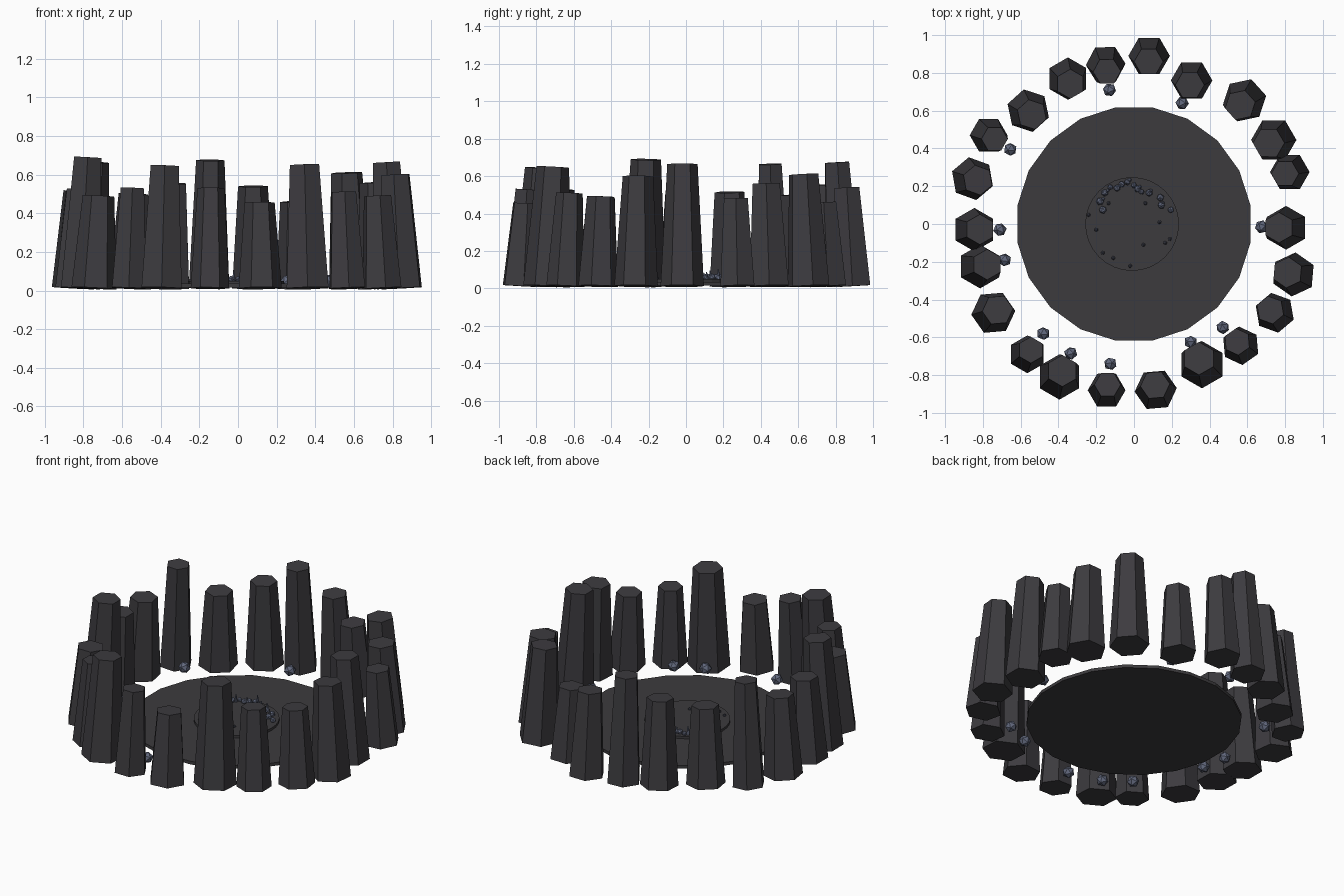
import bpy, math, random
from mathutils import Matrix, Vector

random.seed(4)


def material(name, rgb):
    m = bpy.data.materials.new(name)
    m.diffuse_color = (*rgb, 1)
    return m


BASALT = material("dark basalt", (0.046, 0.044, 0.050))
FLOOR = material("floor stone", (0.045, 0.043, 0.047))
BLUE = material("blue grey stone", (0.120, 0.138, 0.205))
DARK_BLUE = material("dark blue grey", (0.055, 0.060, 0.085))


def finish(name, mat):
    ob = bpy.context.object
    ob.name = name
    ob.data.materials.append(mat)
    return ob


def cone(name, mat, sides, r1, r2, z0, z1, x=0, y=0, turn=0, lean=0):
    """Tapered prism whose foot is at (x, y, z0), leaning towards the centre."""
    h = z1 - z0
    bpy.ops.mesh.primitive_cone_add(vertices=sides, radius1=r1, radius2=r2, depth=h)
    ob = finish(name, mat)
    ob.data.transform(Matrix.Translation((0, 0, h / 2)) @ Matrix.Rotation(math.radians(turn), 4, 'Z'))
    if lean:
        axis = Vector((0, 0, 1)).cross(Vector((-x, -y, 0))).normalized()
        ob.data.transform(Matrix.Rotation(math.radians(lean), 4, axis))
    ob.location = (x, y, z0)
    return ob


def stone(name, mat, r, x, y, z):
    bpy.ops.mesh.primitive_ico_sphere_add(subdivisions=1, radius=r, location=(x, y, z),
                                          rotation=[random.uniform(0, 3) for _ in range(3)])
    return finish(name, mat)


# floor disc and raised centre plate
cone("floor_disc", FLOOR, 20, 0.625, 0.625, 0.015, 0.035, turn=9)
cone("centre_plate", FLOOR, 32, 0.248, 0.248, 0.03, 0.05, x=-0.01)

# ring of leaning columns: x, y, foot radius, top height, turn of a corner
columns = [
    (0.08, 0.89, 0.11, 0.54, 30), (-0.15, 0.845, 0.105, 0.675, 32),
    (-0.35, 0.77, 0.112, 0.555, 0), (-0.56, 0.60, 0.115, 0.50, 12),
    (-0.77, 0.47, 0.10, 0.665, 30), (-0.855, 0.24, 0.115, 0.515, 10),
    (-0.845, -0.03, 0.115, 0.525, 0), (-0.815, -0.225, 0.116, 0.69, 0),
    (-0.745, -0.47, 0.117, 0.49, 35), (-0.565, -0.69, 0.10, 0.53, 0),
    (-0.395, -0.81, 0.12, 0.645, 0), (-0.145, -0.88, 0.10, 0.53, 30),
    (0.115, -0.878, 0.112, 0.455, 35), (0.36, -0.745, 0.125, 0.65, 0),
    (0.565, -0.645, 0.102, 0.51, 5), (0.745, -0.47, 0.107, 0.49, 10),
    (0.845, -0.267, 0.117, 0.60, -5), (0.805, -0.02, 0.116, 0.665, 0),
    (0.825, 0.275, 0.105, 0.48, 30), (0.74, 0.445, 0.12, 0.56, 30),
    (0.585, 0.655, 0.117, 0.61, 42), (0.305, 0.76, 0.11, 0.46, 30),
]
for i, (x, y, r, h, turn) in enumerate(columns):
    cone(f"column_{i + 1}", BASALT, 6, r, r * 0.70, 0.012, h, x, y, turn, 3.3)

# loose round stones inside the ring
loose = [(-0.13, 0.71), (0.255, 0.64), (-0.655, 0.395), (-0.71, -0.03),
         (-0.685, -0.19), (-0.48, -0.58), (-0.335, -0.685), (-0.125, -0.74),
         (0.30, -0.625), (0.47, -0.548), (0.675, -0.015)]
for i, (x, y) in enumerate(loose):
    stone(f"loose_stone_{i + 1}", BLUE, 0.036, x, y, 0.048)

# crescent of pebbles and little spikes at the back of the plate
crescent = [(-0.18, 0.12), (-0.165, 0.075), (-0.155, 0.165), (-0.125, 0.195),
            (-0.09, 0.19), (-0.065, 0.21), (-0.035, 0.222), (0.0, 0.205),
            (0.02, 0.185), (0.04, 0.17), (0.08, 0.165), (0.14, 0.14),
            (0.145, 0.10), (0.195, 0.075)]
for i, (x, y) in enumerate(crescent):
    stone(f"pebble_{i + 1}", BLUE, random.uniform(0.015, 0.022), x, y, 0.06)
    if i % 2 == 0:
        cone(f"spike_{i + 1}", BLUE, 5, 0.010, 0.003, 0.05, random.uniform(0.085, 0.105),
             x * 0.97 + 0.012, y + 0.012, lean=8)

# small studs round the rest of the plate
studs = [(0.06, 0.11), (0.135, 0.01), (0.19, -0.08), (0.165, -0.10), (0.05, -0.11),
         (-0.02, -0.222), (-0.11, -0.18), (-0.165, -0.153), (-0.20, -0.03),
         (-0.24, 0.048), (-0.135, 0.11)]
for i, (x, y) in enumerate(studs):
    stone(f"stud_{i + 1}", DARK_BLUE, 0.011, x, y, 0.051)
